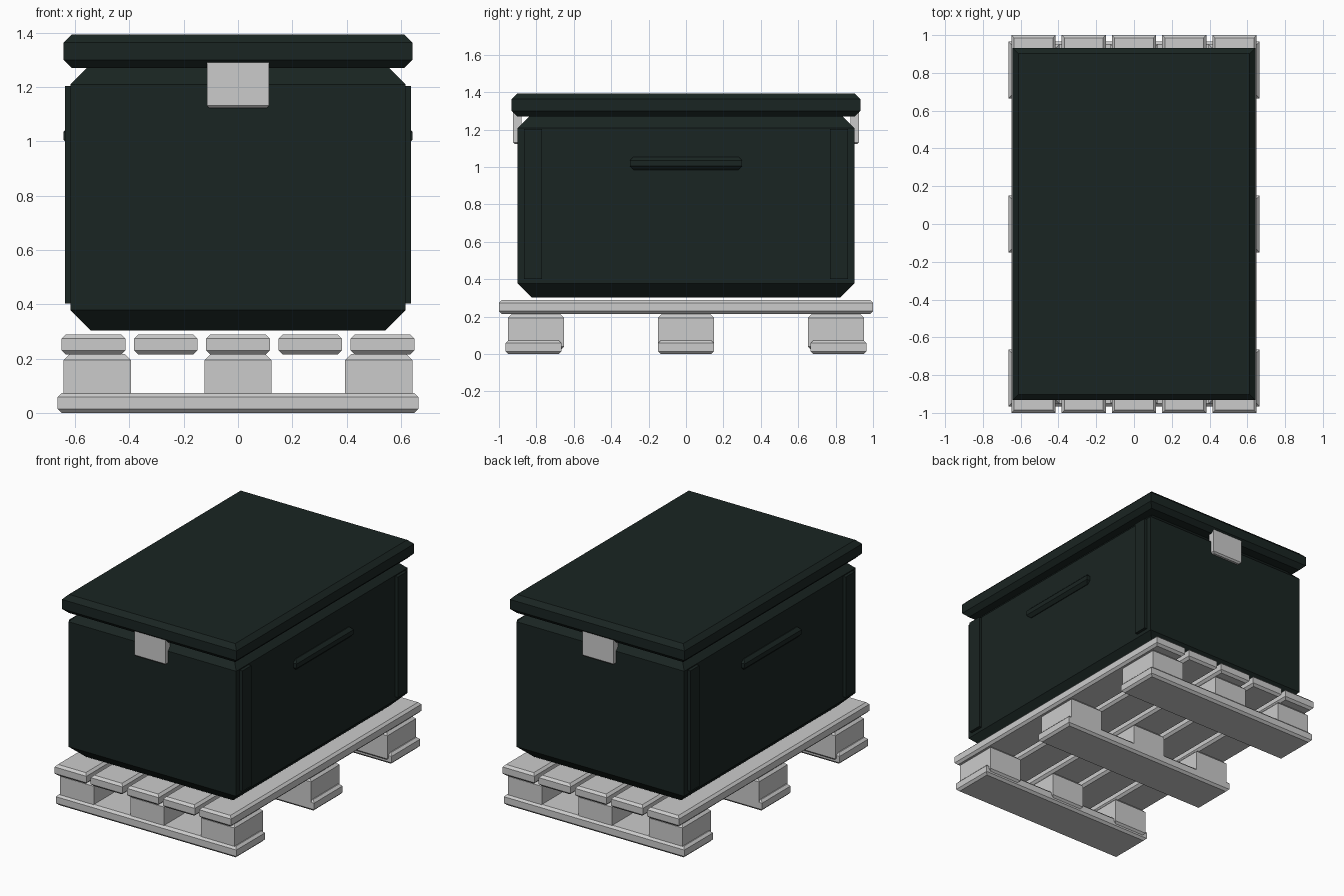
import bpy, bmesh

if "Cube" in bpy.data.objects:
    bpy.data.objects.remove(bpy.data.objects["Cube"])

dark = bpy.data.materials.new("dark_green")
dark.diffuse_color = (0.010, 0.018, 0.016, 1)
dark.use_nodes = True
dark.node_tree.nodes["Principled BSDF"].inputs["Base Color"].default_value = dark.diffuse_color


def block(name, x, y, z, chamfer=0.0, mat=None):
    """Box from (min, max) ranges, with only its top and bottom rims chamfered."""
    bm = bmesh.new()
    bmesh.ops.create_cube(bm, size=1)
    for v in bm.verts:
        v.co = [r[0] if c < 0 else r[1] for c, r in zip(v.co, (x, y, z))]
    if chamfer:
        rims = [e for e in bm.edges if abs(e.verts[0].co.z - e.verts[1].co.z) < 1e-6]
        bmesh.ops.bevel(bm, geom=rims, offset=chamfer, offset_type='OFFSET',
                        segments=1, profile=0.5, affect='EDGES')
    me = bpy.data.meshes.new(name)
    bm.to_mesh(me)
    bm.free()
    ob = bpy.data.objects.new(name, me)
    bpy.context.collection.objects.link(ob)
    if mat:
        me.materials.append(mat)
    return ob


def span(centre, width):
    return (centre - width / 2, centre + width / 2)


# Pallet: bottom boards with spacer blocks
for i in (-1, 0, 1):
    block("pallet_bottom_board", (-0.664, 0.664), span(i * 0.815, 0.30), (0, 0.073), 0.015)
    for j in (-1, 0, 1):
        block("pallet_block", span(j * 0.518, 0.248), span(i * 0.802, 0.30), (0.018, 0.216), 0.022)

# Pallet: top slats
for i in range(-2, 3):
    block("pallet_slat", span(i * 0.266, 0.234), (-1, 1), (0.215, 0.288), 0.015)

# Crate body and lid
block("crate_body", (-0.617, 0.617), (-0.90, 0.90), (0.303, 1.284), 0.075, dark)
block("crate_lid", (-0.642, 0.642), (-0.933, 0.933), (1.27, 1.393), 0.03, dark)

# Corner strips and handles on both long sides
for s in (-1, 1):
    for t in (-1, 1):
        block("side_strip", span(s * 0.617, 0.04), span(t * 0.817, 0.096), (0.402, 1.203), 0, dark)
    block("side_handle", span(s * 0.617, 0.05), (-0.30, 0.30), (0.985, 1.055), 0.02, dark)

# Latches front and back
for s in (-1, 1):
    block("latch", (-0.115, 0.115), span(s * 0.902, 0.044), (1.122, 1.33), 0.01)
